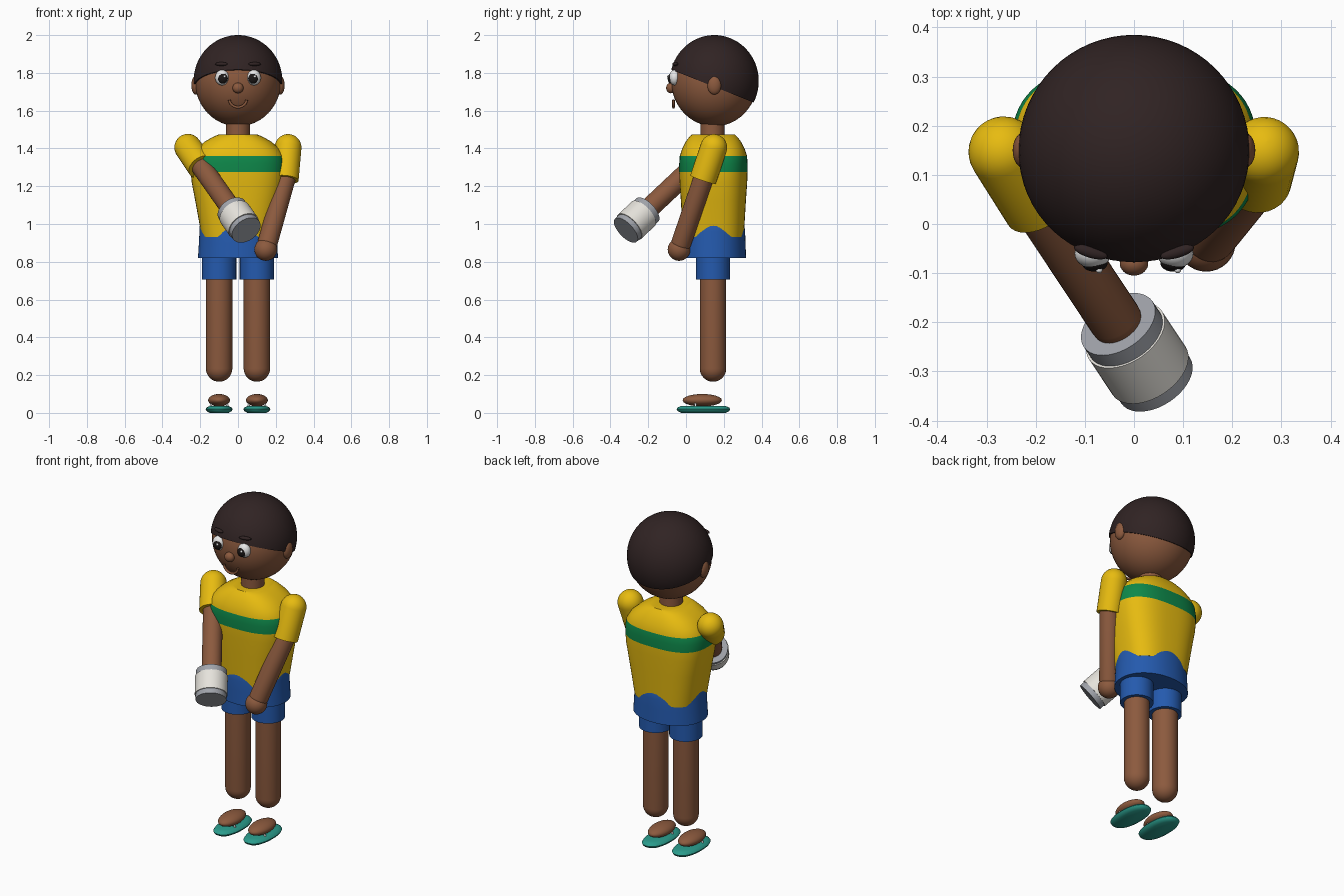
import bpy, bmesh, math
from mathutils import Vector, Matrix

if "Cube" in bpy.data.objects:
    bpy.data.objects.remove(bpy.data.objects["Cube"])


def srgb(*c):
    return [((v / 255 + 0.055) / 1.055) ** 2.4 if v > 10 else v / 3295 for v in c] + [1]


def material(name, *c):
    m = bpy.data.materials.new(name)
    m.diffuse_color = srgb(*c)
    m.use_nodes = True
    m.node_tree.nodes["Principled BSDF"].inputs["Base Color"].default_value = m.diffuse_color
    return m


SKIN = material("brown skin", 140, 90, 62)
HAIR = material("dark hair", 48, 35, 35)
YELLOW = material("yellow shirt", 232, 188, 16)
GREEN = material("green stripe", 14, 136, 74)
BLUE = material("blue shorts", 36, 90, 174)
CREAM = material("off white", 230, 227, 220)
GREY = material("grey metal", 160, 163, 170)
TEAL = material("teal sandal", 42, 156, 140)
BLACK = material("black eye", 26, 22, 22)
WHITE = material("white", 245, 245, 245)

CY = 0.145  # depth of the body axis


def finish(name, bm, *mats, angle=40):
    bmesh.ops.recalc_face_normals(bm, faces=bm.faces)
    me = bpy.data.meshes.new(name)
    bm.to_mesh(me)
    bm.free()
    ob = bpy.data.objects.new(name, me)
    bpy.context.collection.objects.link(ob)
    for m in mats:
        me.materials.append(m)
    bpy.ops.object.select_all(action='DESELECT')
    ob.select_set(True)
    bpy.context.view_layer.objects.active = ob
    bpy.ops.object.shade_smooth_by_angle(angle=math.radians(angle))
    return ob


def skin_rings(bm, rings):
    """Bridge point rings into a closed tube with end caps."""
    loops = [[bm.verts.new(p) for p in r] for r in rings]
    n = len(loops[0])
    for a, b in zip(loops, loops[1:]):
        for i in range(n):
            j = (i + 1) % n
            bm.faces.new((a[i], a[j], b[j], b[i]))
    bm.faces.new(loops[0])
    bm.faces.new(loops[-1])


def loft(name, rings, mats, cx=0, cy=CY, power=2.0, n=64):
    """Stack of (z, half width, half depth) superellipse sections."""
    bm = bmesh.new()
    e = 2 / power

    def section(z, rx, ry):
        out = []
        for i in range(n):
            t = 2 * math.pi * i / n
            c, s = math.cos(t), math.sin(t)
            out.append((cx + rx * math.copysign(abs(c) ** e, c),
                        cy + ry * math.copysign(abs(s) ** e, s), z))
        return out
    skin_rings(bm, [section(*r) for r in rings])
    return bm if mats is None else finish(name, bm, *mats)


def lathe(name, start, direction, profile, mat, n=32):
    """Turn (radius, distance) points around an axis."""
    bm = bmesh.new()
    rot = Vector(direction).to_track_quat('Z', 'Y')
    skin_rings(bm, [[Vector(start) + rot @ Vector((r * math.cos(2 * math.pi * i / n),
                                                   r * math.sin(2 * math.pi * i / n), d))
                     for i in range(n)] for r, d in profile])
    return finish(name, bm, mat)


def dome(r, at, sign, steps=8):
    """Quarter circle profile: sign -1 opens a shape, +1 closes it."""
    pts = [(r * math.cos(k * math.pi / 2 / steps), at + sign * r * math.sin(k * math.pi / 2 / steps))
           for k in range(steps)] + [(0.0005, at + sign * r)]
    return pts[::-1] if sign < 0 else pts


def ball(name, loc, size, mat, turn=0, seg=32):
    bm = bmesh.new()
    bmesh.ops.create_uvsphere(bm, u_segments=seg, v_segments=seg // 2, radius=1)
    bm.transform(Matrix.Translation(loc) @ Matrix.Rotation(turn, 4, 'Z') @ Matrix.Diagonal((*size, 1)))
    return finish(name, bm, mat)


# head, and a hair cap cut off along a slanted plane
ball("head", (0, 0.15, 1.757), (0.228, 0.228, 0.24), SKIN, seg=48)
bm = bmesh.new()
bmesh.ops.create_uvsphere(bm, u_segments=64, v_segments=40, radius=1)
bm.transform(Matrix.Translation((0, 0.15, 1.757)) @ Matrix.Diagonal((0.235, 0.235, 0.243, 1)))
cut = bmesh.ops.bisect_plane(bm, geom=bm.verts[:] + bm.edges[:] + bm.faces[:],
                             plane_co=(0, -0.085, 1.82), plane_no=(0, 0.4, 1), clear_inner=True)
bmesh.ops.edgeloop_fill(bm, edges=[g for g in cut["geom_cut"] if isinstance(g, bmesh.types.BMEdge)])
finish("hair", bm, HAIR)

# face and ears
ball("nose", (0, -0.08, 1.72), (0.029, 0.025, 0.028), SKIN)
for s, side in ((-1, "right"), (1, "left")):
    ball(side + "_ear", (s * 0.223, 0.15, 1.735), (0.024, 0.037, 0.05), SKIN)
    ball(side + "_eye_white", (s * 0.084, -0.06, 1.775), (0.037, 0.03, 0.041), WHITE)
    ball(side + "_pupil", (s * 0.08, -0.08, 1.77), (0.026, 0.017, 0.027), BLACK)
    ball(side + "_eye_glint", (s * 0.08 + 0.009, -0.094, 1.781), (0.007, 0.006, 0.007), WHITE, seg=12)
    ball(side + "_eyebrow", (s * 0.088, -0.057, 1.847), (0.035, 0.012, 0.01), HAIR, s * 0.28)

# smile: a bent tube
curve = bpy.data.curves.new("mouth", 'CURVE')
curve.dimensions = '3D'
curve.bevel_depth = 0.007
curve.use_fill_caps = True
line = curve.splines.new('POLY')
line.points.add(16)
for k, p in enumerate(line.points):
    a = math.pi * (1.03 + 0.94 * k / 16)
    p.co = (0.046 * math.cos(a), -0.066, 1.661 + 0.043 * math.sin(a), 1)
mouth = bpy.data.objects.new("mouth", curve)
bpy.context.collection.objects.link(mouth)
curve.materials.append(SKIN)
bpy.ops.object.select_all(action='DESELECT')
mouth.select_set(True)
bpy.context.view_layer.objects.active = mouth
bpy.ops.object.convert(target='MESH')

# neck, shirt with chest stripe, shorts
lathe("neck", (0, 0.14, 1.42), (0, 0, 1), [(0.063, 0), (0.063, 0.14)], SKIN)
bm = loft("shirt", [(0.93, 0.192, 0.16), (1.0, 0.204, 0.165), (1.12, 0.226, 0.172), (1.22, 0.245, 0.179),
                    (1.275, 0.25, 0.181), (1.32, 0.25, 0.181), (1.36, 0.243, 0.178), (1.40, 0.217, 0.165),
                    (1.435, 0.178, 0.147), (1.46, 0.135, 0.128), (1.475, 0.1, 0.112)], None, power=2.7)
for f in bm.faces:
    f.material_index = int(1.275 < f.calc_center_median().z < 1.36)
finish("shirt", bm, YELLOW, GREEN)
loft("shorts", [(0.82, 0.212, 0.173), (0.9, 0.207, 0.17), (0.96, 0.204, 0.168), (1.0, 0.202, 0.163),
                (1.03, 0.19, 0.15)], [BLUE], power=2.1)

# legs, trouser legs, feet and sandals
for s, side in ((-1, "right"), (1, "left")):
    x = s * 0.1
    lathe(side + "_short_leg", (x, 0.143, 0.705), (0, 0, 1), [(0.091, 0), (0.091, 0.16)], BLUE)
    lathe(side + "_leg", (x, 0.143, 0.85), (0, 0, -1), [(0.07, 0)] + dome(0.07, 0.615, 1), SKIN)
    ball(side + "_foot", (x, 0.086, 0.067), (0.058, 0.104, 0.033), SKIN)
    loft(side + "_sandal", [(0, 0.05, 0.118), (0.01, 0.067, 0.137), (0.02, 0.072, 0.142),
                            (0.029, 0.066, 0.136), (0.037, 0.048, 0.115)], [TEAL], x, 0.092, 2.3, 40)
    for t in (-1, 1):
        lathe(side + "_sandal_strap", (x + t * 0.047, 0.05, 0.025), (-t * 0.25, 0, 1),
              [(0.006, 0), (0.006, 0.034)], WHITE, 12)

# right arm reaching forward, holding the can along the same axis
shoulder = Vector((-0.265, 0.147, 1.405))
aim = Vector((0.27, -0.407, -0.383)).normalized()
lathe("right_sleeve", shoulder, aim, dome(0.072, 0, -1) + [(0.075, 0.165)], YELLOW)
lathe("right_forearm", shoulder, aim, [(0.054, 0.1)] + dome(0.054, 0.52, 1), SKIN)
can = shoulder + aim * 0.535
lathe("can_metal", can, aim, [(0.084, 0), (0.084, 0.175)], GREY, 40)
lathe("can_body", can, aim, [(0.089, 0.034), (0.089, 0.145)], CREAM, 40)

# left arm hanging, slightly bent
shoulder = Vector((0.265, 0.147, 1.405))
elbow = Vector((0.25, 0.09, 1.235))
hand = Vector((0.147, -0.037, 0.865))
lathe("left_sleeve", shoulder, elbow - shoulder,
      dome(0.071, 0, -1) + [(0.071, (elbow - shoulder).length)], YELLOW)
reach = (hand - elbow).length
lathe("left_forearm", elbow, hand - elbow, dome(0.053, -0.01, -1) + dome(0.053, reach - 0.04, 1), SKIN)
ball("left_hand", hand, (0.06, 0.06, 0.06), SKIN)
